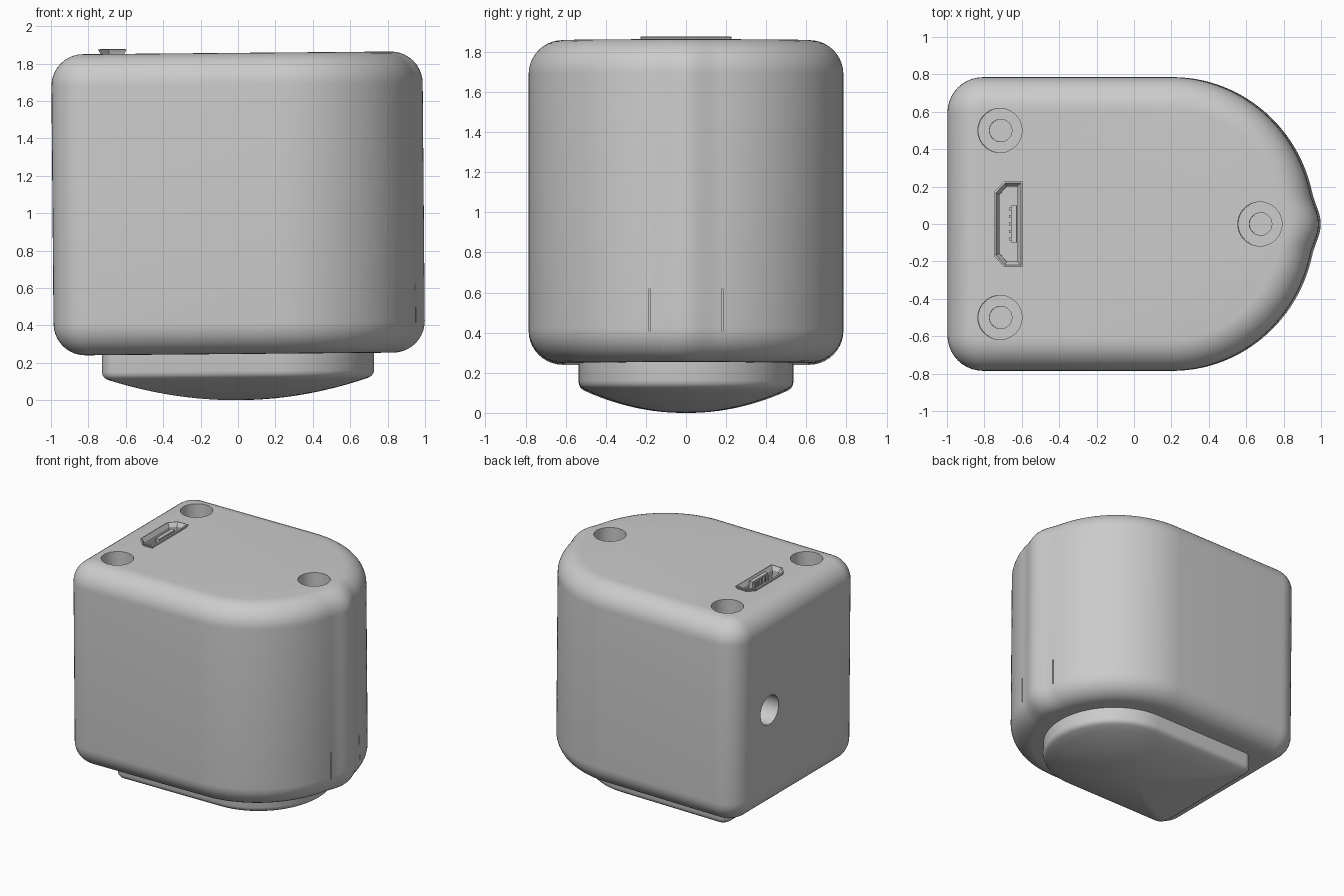
import bpy, bmesh, math
from mathutils import Matrix, Vector

if "Cube" in bpy.data.objects:
    bpy.data.objects.remove(bpy.data.objects["Cube"])

# one grey plastic for everything
GREY = (0.6, 0.6, 0.6, 1)
mat = bpy.data.materials.new("grey plastic")
mat.use_nodes = True
mat.diffuse_color = GREY
mat.node_tree.nodes["Principled BSDF"].inputs["Base Color"].default_value = GREY

TOP, BOTTOM = 1.857, 0.247
PIVOT = Vector((0, 0, 1.05))
TILT = (Matrix.Translation(PIVOT) @ Matrix.Rotation(math.radians(-0.5), 4, "Y")
        @ Matrix.Translation(-PIVOT))


def finish(name, bm):
    bmesh.ops.recalc_face_normals(bm, faces=bm.faces[:])
    mesh = bpy.data.meshes.new(name)
    bm.to_mesh(mesh)
    bm.free()
    ob = bpy.data.objects.new(name, mesh)
    bpy.context.collection.objects.link(ob)
    mesh.materials.append(mat)
    return ob


def loft(name, rings, closed=False):
    """Skin a stack of (outline, height) rings; cap the ends unless closed."""
    bm = bmesh.new()
    rows = [[bm.verts.new((x, y, z)) for x, y in pts] for pts, z in rings]
    pairs = list(zip(rows, rows[1:])) + ([(rows[-1], rows[0])] if closed else [])
    for a, b in pairs:
        for i in range(len(a)):
            j = (i + 1) % len(a)
            bm.faces.new((a[i], a[j], b[j], b[i]))
    if not closed:
        bm.faces.new(rows[0])
        bm.faces.new(rows[-1])
    return finish(name, bm)


def d_outline(left, half, reach, corner, rib=0.0, inset=0.0):
    """Flat-backed outline with a round nose and an optional rib on the nose."""
    pts, n, cx = [], 112, 0.2
    for i in range(n + 1):
        t = math.pi * (i / n - 0.5)
        y = (half - inset) * math.sin(t)
        bump = rib * math.cos(y / 0.17 * math.pi / 2) ** 2 if abs(y) < 0.17 else 0
        pts.append((cx + (reach - inset) * math.cos(t) + bump, y))
    for side, start in ((1, 0.5), (-1, 1.0)):
        for i in range(11):
            t = math.pi * (start + i / 20)
            r = corner - inset
            pts.append((left + corner + r * math.cos(t),
                        side * (half - corner) + r * math.sin(t)))
    return pts


def box(name, center, size):
    bm = bmesh.new()
    bmesh.ops.create_cube(bm, size=1)
    bm.transform(Matrix.Translation(center) @ Matrix.Diagonal((*size, 1)))
    return finish(name, bm)


def rod(name, start, end, radius):
    start, end = Vector(start), Vector(end)
    axis = end - start
    bm = bmesh.new()
    bmesh.ops.create_cone(bm, cap_ends=True, segments=48, radius1=radius,
                          radius2=radius, depth=axis.length)
    bm.transform(Matrix.Translation((start + end) / 2)
                 @ axis.to_track_quat("Z", "Y").to_matrix().to_4x4())
    return finish(name, bm)


def cut(target, cutter):
    mod = target.modifiers.new("cut", "BOOLEAN")
    mod.operation, mod.solver, mod.object = "DIFFERENCE", "EXACT", cutter
    bpy.context.view_layer.objects.active = target
    bpy.ops.object.modifier_apply(modifier=mod.name)
    bpy.data.objects.remove(cutter)


# housing: rounded block with a cable rib down the nose
R, STEPS = 0.17, 10
angles = [math.pi / 2 * i / STEPS for i in range(STEPS + 1)]
rings = [(R * (1 - math.sin(a)), BOTTOM + R * (1 - math.cos(a))) for a in angles]
rings += [(R * (1 - math.cos(a)), TOP - R * (1 - math.sin(a))) for a in angles]
housing = loft("housing", [(d_outline(-0.992, 0.785, 0.765, 0.19, 0.028, d), z)
                           for d, z in rings])

# stepped screw holes in the top
for x, y in ((-0.71, 0.5), (-0.71, -0.5), (0.68, 0)):
    cut(housing, rod("hole", (x, y, 1.4), (x, y, 2), 0.118))
    cut(housing, rod("pilot_hole", (x, y, 1.25), (x, y, 1.5), 0.06))

# round holes in the flat end
for y in (0.36, -0.36):
    cut(housing, rod("side_hole", (-1.2, y, 1.05), (-0.5, y, 1.05), 0.115))

# cable channel, cable hole and thin slits in the nose
cut(housing, rod("channel", (0.945, 0, 0.1), (0.945, 0, 0.52), 0.12))
cut(housing, rod("cable_hole", (0.91, 0, 0.45), (0.91, 0, 0.8), 0.05))
for y in (0.18, -0.18):
    cut(housing, box("slit", (0.95, y, 0.505), (0.12, 0.008, 0.21)))


# charging port: pocket, flared metal shell, tongue and contacts
def port(inset):
    half = [(-0.727 + inset, 0.165 - inset / 2), (-0.68 + inset / 2, 0.215 - inset),
            (-0.602 - inset, 0.215 - inset)]
    return half + [(x, -y) for x, y in reversed(half)]


cut(housing, loft("pocket", [(port(0.004), 1.6), (port(0.004), 2)]))
shell = loft("port_shell", [(port(0), 1.61), (port(0), 1.855), (port(-0.014), 1.88),
                            (port(-0.004), 1.883), (port(0.014), 1.852),
                            (port(0.014), 1.61)], closed=True)
tongue = box("port_tongue", (-0.635, 0, 1.74), (0.03, 0.2, 0.28))
contacts = [box("port_contact", (-0.655, 0.04 * i, 1.74), (0.012, 0.018, 0.26))
            for i in range(-2, 3)]

# foot: smaller outline with a shallow domed underside
def foot_outline(inset=0.0):
    return d_outline(-0.735, 0.535, 0.52, 0.08, 0, inset)


rim = foot_outline(0.03)
foot_rings = [(foot_outline(), 0.3), (foot_outline(), 0.155),
              (foot_outline(0.004), 0.138), (foot_outline(0.014), 0.125)]
for i in range(12):
    s = 1 - i / 12
    foot_rings.append(([(x * s, y * s) for x, y in rim], 0.115 * s * s))
foot = loft("foot", foot_rings)

# slight lean and smooth shading
for ob in [housing, shell, tongue, foot] + contacts:
    ob.data.transform(TILT)
    bpy.ops.object.select_all(action="DESELECT")
    ob.select_set(True)
    bpy.context.view_layer.objects.active = ob
    bpy.ops.object.shade_smooth_by_angle(angle=math.radians(30))
